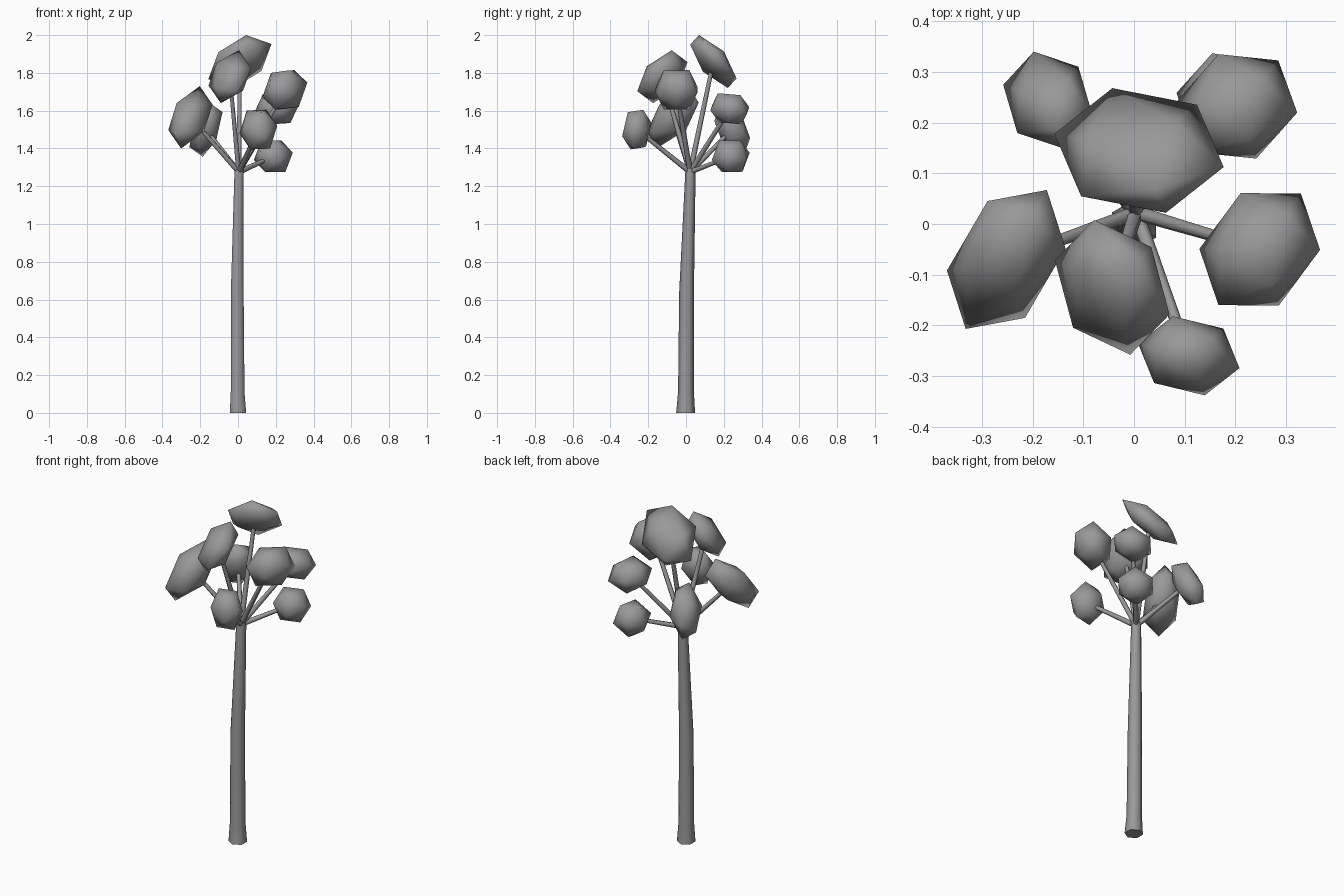
import bpy, bmesh, math
from mathutils import Vector

if "Cube" in bpy.data.objects:
    bpy.data.objects.remove(bpy.data.objects["Cube"])

grey = bpy.data.materials.new("plain grey")
grey.diffuse_color = (0.32, 0.32, 0.32, 1)
grey.use_nodes = True
grey.node_tree.nodes["Principled BSDF"].inputs["Base Color"].default_value = grey.diffuse_color


def finish(bm, name):
    bmesh.ops.recalc_face_normals(bm, faces=bm.faces)
    for f in bm.faces:
        f.smooth = len(f.verts) < 5      # end caps stay flat
    for e in bm.edges:
        e.smooth = all(len(f.verts) < 5 for f in e.link_faces)
    me = bpy.data.meshes.new(name)
    bm.to_mesh(me)
    bm.free()
    me.materials.append(grey)
    ob = bpy.data.objects.new(name, me)
    bpy.context.collection.objects.link(ob)
    return ob


def tube(name, path, sides):
    """Capped tube through (point, radius) stations."""
    bm = bmesh.new()
    axis = (Vector(path[-1][0]) - Vector(path[0][0])).normalized()
    turn = Vector((0, 0, 1)).rotation_difference(axis)
    if axis.z > 0.99:
        turn.identity()
    rings = []
    for p, r in path:
        ring = []
        for i in range(sides):
            a = 2 * math.pi * (i + 0.5) / sides
            ring.append(bm.verts.new(Vector(p) + turn @ Vector((r * math.cos(a), r * math.sin(a), 0))))
        rings.append(ring)
    for a, b in zip(rings, rings[1:]):
        for i in range(sides):
            j = (i + 1) % sides
            bm.faces.new((a[i], a[j], b[j], b[i]))
    bm.faces.new(rings[0][::-1])
    bm.faces.new(rings[-1])
    return finish(bm, name)


def clump(name, centre, half, tilt):
    """Stretched, tilted icosahedron; tilt holds the xy, xz, yz slants."""
    bm = bmesh.new()
    bmesh.ops.create_icosphere(bm, subdivisions=1, radius=1)
    bm.faces.ensure_lookup_table()
    turn = bm.faces[0].normal.rotation_difference(Vector((0, 0, 1)))
    xy, xz, yz = tilt
    d = math.sqrt(1 - xy * xy)
    e = (yz - xy * xz) / d
    f = math.sqrt(1 - xz * xz - e * e)
    for v in bm.verts:
        p = turn @ v.co
        v.co = (p.x, xy * p.x + d * p.y, xz * p.x + e * p.y + f * p.z)
    reach = [max(abs(v.co[k]) for v in bm.verts) for k in range(3)]
    for v in bm.verts:
        v.co = [centre[k] + v.co[k] * half[k] / reach[k] for k in range(3)]
    return finish(bm, name)


# Trunk: slightly flared foot, gentle bend
tube("trunk", [((0, -0.002, 0), 0.05), ((-0.002, 0, 0.11), 0.042),
               ((-0.004, 0.003, 0.64), 0.039), ((0.005, 0.024, 1.29), 0.027)], 6)

# Foliage clumps: centre, half size, slant
clumps = [
    ((0.01, 0.145, 1.86), (0.167, 0.123, 0.14), (-0.05, 0.4, -0.68)),
    ((-0.043, -0.125, 1.78), (0.113, 0.133, 0.14), (-0.2, 0.3, 0.45)),
    ((-0.252, -0.07, 1.565), (0.117, 0.137, 0.165), (0.35, 0.38, 0.6)),
    ((0.248, -0.05, 1.71), (0.119, 0.111, 0.104), (0.2, 0.12, 0)),
    ((0.108, -0.26, 1.50), (0.10, 0.078, 0.105), (-0.1, 0, 0.1)),
    ((0.204, 0.232, 1.61), (0.118, 0.103, 0.082), (0.1, 0, -0.1)),
    ((0.187, 0.237, 1.358), (0.103, 0.1, 0.083), (0, 0, 0)),
    ((-0.17, 0.245, 1.50), (0.088, 0.095, 0.143), (-0.1, 0.4, -0.4)),
]
root = Vector((0.004, 0.022, 1.275))
for n, (c, half, tilt) in enumerate(clumps, 1):
    clump("leaf_clump_%d" % n, c, half, tilt)
    # Branch from the trunk top into the clump
    tube("branch_%d" % n, [(root, 0.015), (root.lerp(Vector(c), 0.9), 0.011)], 6)
